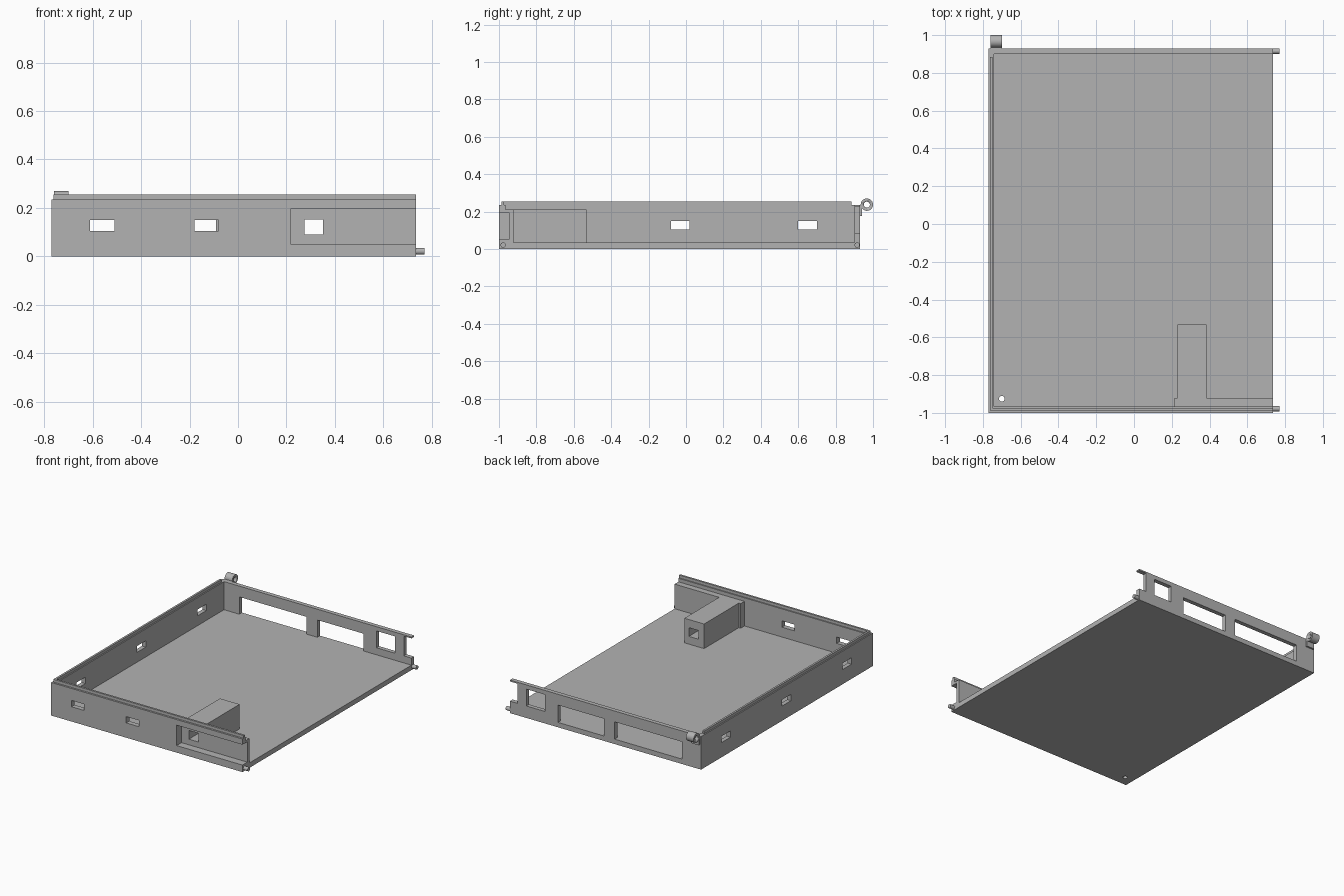
import bpy
from math import pi

cube = bpy.data.objects.get("Cube")
if cube:
    bpy.data.objects.remove(cube, do_unlink=True)

grey = bpy.data.materials.new("plain_grey")
grey.use_nodes = True
grey.diffuse_color = (0.45, 0.45, 0.45, 1)
grey.node_tree.nodes["Principled BSDF"].inputs["Base Color"].default_value = grey.diffuse_color


def box(name, x, y, z):
    """Box from three (low, high) ranges."""
    bpy.ops.mesh.primitive_cube_add(size=1, location=[sum(r) / 2 for r in (x, y, z)])
    ob = bpy.context.object
    ob.name = name
    ob.scale = [r[1] - r[0] for r in (x, y, z)]
    bpy.ops.object.transform_apply(location=True, scale=True)
    ob.data.materials.append(grey)
    return ob


def rod(name, radius, length, centre, along_x=True, sides=32):
    bpy.ops.mesh.primitive_cylinder_add(vertices=sides, radius=radius, depth=length, location=centre,
                                        rotation=(0, pi / 2 if along_x else 0, 0))
    ob = bpy.context.object
    ob.name = name
    bpy.ops.object.transform_apply(location=True, rotation=True)
    ob.data.materials.append(grey)
    bpy.ops.object.shade_smooth_by_angle()
    return ob


def combine(target, other, operation="DIFFERENCE"):
    """Boolean the other object into the target and remove it."""
    other.hide_render = True
    mod = target.modifiers.new("cut", "BOOLEAN")
    mod.operation, mod.object, mod.solver = operation, other, "EXACT"
    bpy.context.view_layer.objects.active = target
    bpy.ops.object.modifier_apply(modifier=mod.name)
    bpy.data.objects.remove(other, do_unlink=True)


LEFT, RIGHT, FRONT, BACK = -0.77, 0.735, -1.0, 0.93
FLOOR, RIM = 0.035, 0.235
SLOT = (0.105, 0.15)

# Open tray: floor with three walls, open on the +x side
tray = box("tray", (LEFT, RIGHT), (FRONT, BACK), (0, RIM))
combine(tray, box("inside", (-0.74, 1), (-0.965, 0.9), (FLOOR, 1)))

# Small slots in the front wall and the side wall
for x in (-0.61, -0.18):
    combine(tray, box("front_slot", (x, x + 0.1), (-1.1, -0.9), SLOT))
for y in (-0.76, -0.08, 0.60):
    combine(tray, box("side_slot", (-0.9, -0.7), (y, y + 0.1), SLOT))

# Windows and open end notch in the back wall
for x, z in (((-0.62, -0.09), (FLOOR, 0.158)), ((-0.006, 0.356), (FLOOR, 0.158)),
             ((0.46, 0.605), (0.085, 0.205)), ((0.675, 0.9), (0.085, 0.225))):
    combine(tray, box("back_window", x, (0.8, 1), z))

# Drain hole
combine(tray, rod("drain", 0.015, 0.2, (-0.70, -0.925, 0), along_x=False))

# Duct with a mounting plate behind the front pocket
mount = box("duct_mount", (0.215, RIGHT), (-0.98, -0.922), (0.02, 0.21))
combine(mount, box("duct", (0.23, 0.385), (-0.95, -0.532), (0.02, 0.21)), "UNION")
combine(tray, mount, "UNION")
combine(tray, box("pocket", (0.217, 1), (-1.1, -0.945), (0.05, 0.195)))
combine(tray, box("duct_bore", (0.275, 0.35), (-0.99, -0.4), (0.09, 0.152)))

# Raised lip along the front and side walls
lip = box("raised_lip", (-0.762, RIGHT), (-0.987, 0.885), (RIM, 0.255))
combine(lip, box("lip_inside", (-0.748, 1), (-0.973, 1), (0, 1)))

# Pegs on the open side
for name, y in (("front_peg", -0.978), ("back_peg", 0.915)):
    rod(name, 0.014, 0.035, (RIGHT + 0.0175, y, 0.021))

# Hinge knuckle with its bracket on the back wall
knuckle = rod("hinge_knuckle", 0.033, 0.06, (-0.73, 0.967, 0.237))
combine(knuckle, box("bracket", (-0.76, -0.70), (BACK, 0.942), (0.175, 0.235)), "UNION")
combine(knuckle, rod("hinge_bore", 0.016, 0.2, (-0.73, 0.967, 0.237)))
